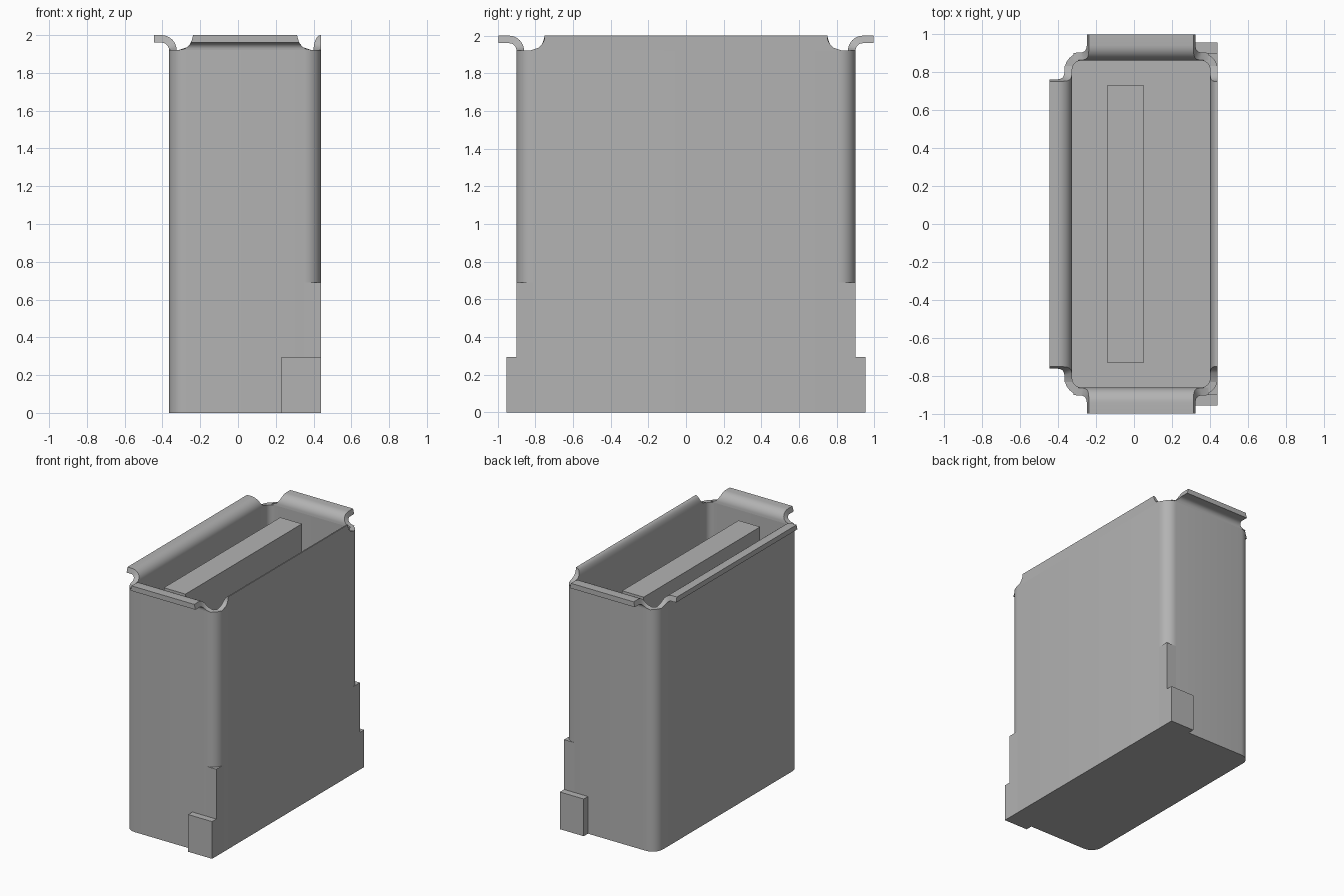
import bpy
import bmesh
from math import sin, cos, pi, sqrt
from mathutils import Vector

cube = bpy.data.objects.get("Cube")
if cube:
    bpy.data.objects.remove(cube, do_unlink=True)

grey = bpy.data.materials.new("plain grey")
grey.use_nodes = True
grey.diffuse_color = (0.45, 0.45, 0.45, 1)
grey.node_tree.nodes["Principled BSDF"].inputs["Base Color"].default_value = grey.diffuse_color

# Main dimensions
LEFT, RIGHT, DEPTH = -0.365, 0.44, 0.9
MID, HALF = (LEFT + RIGHT) / 2, (RIGHT - LEFT) / 2
WALL, RADIUS = 0.04, 0.09
RIM, TOP = 1.92, 2.0
BEND = TOP - RIM
STEPS = 8


def finish(name, bm):
    bmesh.ops.recalc_face_normals(bm, faces=bm.faces)
    mesh = bpy.data.meshes.new(name)
    bm.to_mesh(mesh)
    bm.free()
    mesh.materials.append(grey)
    ob = bpy.data.objects.new(name, mesh)
    bpy.context.collection.objects.link(ob)
    bpy.ops.object.select_all(action='DESELECT')
    ob.select_set(True)
    bpy.context.view_layer.objects.active = ob
    bpy.ops.object.shade_smooth_by_angle(angle=pi / 6)
    return ob


def box(name, low, high):
    bm = bmesh.new()
    bmesh.ops.create_cube(bm, size=1)
    low, high = Vector(low), Vector(high)
    for v in bm.verts:
        v.co = (low + high) / 2 + v.co * (high - low)
    return finish(name, bm)


def rounded_ring(bm, inset, z):
    """Rounded rectangle of vertices, inset from the outer wall."""
    r = RADIUS - inset
    ring = []
    for k, (sx, sy) in enumerate([(1, 1), (-1, 1), (-1, -1), (1, -1)]):
        for i in range(STEPS + 1):
            a = (k + i / STEPS) * pi / 2
            ring.append(bm.verts.new((MID + sx * (HALF - RADIUS) + r * cos(a),
                                      sy * (DEPTH - RADIUS) + r * sin(a), z)))
    return ring


# Hollow rounded body with a floor
bm = bmesh.new()
rings = [rounded_ring(bm, inset, z) for inset, z in
         [(0, 0), (0, RIM), (WALL, RIM), (WALL, WALL)]]
for a, b in zip(rings, rings[1:]):
    for i in range(len(a)):
        j = (i + 1) % len(a)
        bm.faces.new((a[i], a[j], b[j], b[i]))
bm.faces.new(rings[0])
bm.faces.new(rings[-1])
finish("container_body", bm)


def rim_lip(name, origin, out, half_length, reach):
    """Lip on top of a wall with scalloped ends; without reach it is trimmed flush."""
    origin, out = Vector(origin), Vector(out)
    along = Vector((-out.y, out.x, 0))
    inner, outer = [], []
    for i in range(STEPS + 1):
        a = pi - i / STEPS * pi / 2
        c, s = cos(a), sin(a)
        if reach:
            inner.append((WALL + BEND * c, RIM + BEND * s))
            outer.append((WALL + WALL * c, RIM + WALL * s))
        else:
            inner.append((-0.003 + (WALL - 0.003) * c, RIM + BEND * s))
            outer.append((0, RIM + BEND * s))
    if reach:
        inner.append((reach, TOP))
        outer.append((reach, RIM + WALL))
    loop = inner + outer[::-1]
    bm = bmesh.new()
    ends = []
    for side in (-1, 1):
        end = []
        for d, z in loop:
            length = half_length + BEND - sqrt(max(0, BEND ** 2 - (TOP - z) ** 2))
            end.append(bm.verts.new(origin + out * d + along * side * length
                                    + Vector((0, 0, z))))
        ends.append(end)
    n = len(loop)
    for i in range(n):
        j = (i + 1) % n
        bm.faces.new((ends[0][i], ends[0][j], ends[1][j], ends[1][i]))
    for end in ends:
        for i in range(n // 2 - 1):
            bm.faces.new((end[i], end[i + 1], end[n - 2 - i], end[n - 1 - i]))
    finish(name, bm)


rim_lip("front_lip", (MID, -DEPTH, 0), (0, -1, 0), 0.275, 0.095)
rim_lip("back_lip", (MID, DEPTH, 0), (0, 1, 0), 0.275, 0.095)
rim_lip("right_lip", (LEFT, 0, 0), (-1, 0, 0), 0.75, 0.08)
rim_lip("left_trimmed_lip", (RIGHT, 0, 0), (1, 0, 0), 0.75, 0)

# Tall divider inside
box("inner_divider", (-0.14, -0.73, WALL), (0.05, 0.73, 1.91))

# Square corner fillers and foot blocks at both ends of the left side
for name, s in (("front", -1), ("back", 1)):
    bm = bmesh.new()
    outline = [(RIGHT, s * DEPTH)]
    for i in range(STEPS + 1):
        a = i / STEPS * pi / 2
        outline.append((RIGHT - RADIUS + RADIUS * cos(a),
                        s * (DEPTH - RADIUS + RADIUS * sin(a))))
    face = bm.faces.new([bm.verts.new((x, y, 0)) for x, y in outline])
    made = bmesh.ops.extrude_face_region(bm, geom=[face])["geom"]
    for v in made:
        if isinstance(v, bmesh.types.BMVert):
            v.co.z = 0.69
    finish(name + "_corner_filler", bm)
    ys = sorted((s * DEPTH, s * 0.953))
    box(name + "_foot_block", (0.23, ys[0], 0), (RIGHT, ys[1], 0.295))
